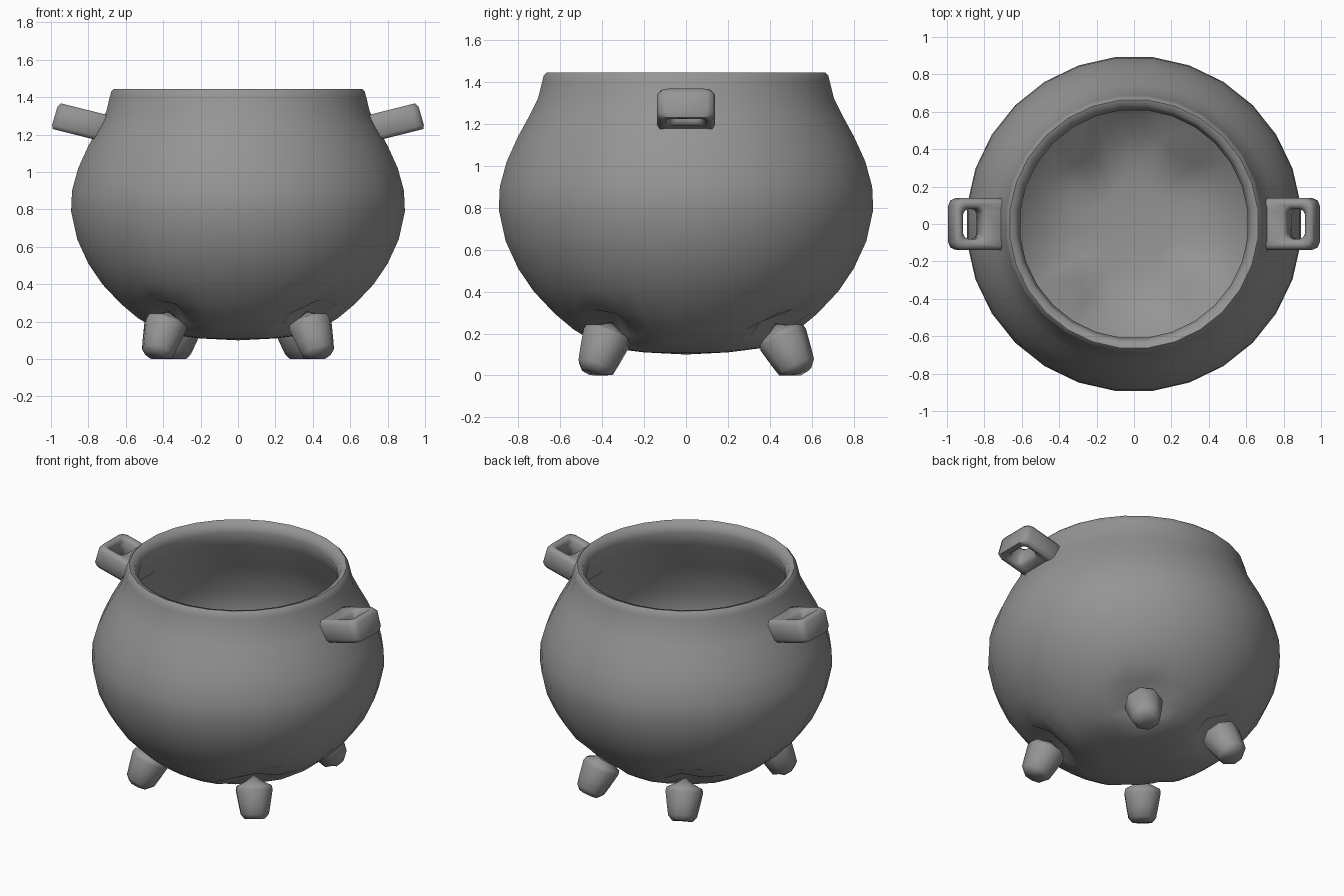
import bpy, bmesh
from math import sin, cos, pi, radians
from mathutils import Vector, Matrix

if "Cube" in bpy.data.objects:
    bpy.data.objects.remove(bpy.data.objects["Cube"])

# dark iron
iron = bpy.data.materials.new("dark_iron")
iron.diffuse_color = (0.3, 0.3, 0.3, 1)
iron.use_nodes = True
iron.node_tree.nodes["Principled BSDF"].inputs["Base Color"].default_value = iron.diffuse_color


def finish(bm, name, angle=40):
    bmesh.ops.remove_doubles(bm, verts=bm.verts, dist=0.0005)
    bmesh.ops.recalc_face_normals(bm, faces=bm.faces)
    mesh = bpy.data.meshes.new(name)
    bm.to_mesh(mesh)
    bm.free()
    mesh.materials.append(iron)
    ob = bpy.data.objects.new(name, mesh)
    bpy.context.collection.objects.link(ob)
    bpy.ops.object.select_all(action='DESELECT')
    ob.select_set(True)
    bpy.context.view_layer.objects.active = ob
    bpy.ops.object.shade_smooth_by_angle(angle=radians(angle))
    return ob


def bridge(bm, a, b):
    n = len(a)
    for i in range(n):
        j = (i + 1) % n
        bm.faces.new((a[i], a[j], b[j], b[i]))


def lathe(profile, sides):
    bm = bmesh.new()
    rings = []
    for r, z in profile:
        rings.append([bm.verts.new((r * cos(2 * pi * (i + 0.5) / sides),
                                    r * sin(2 * pi * (i + 0.5) / sides), z))
                      for i in range(sides)])
    for a, b in zip(rings, rings[1:]):
        bridge(bm, a, b)
    return bm


# leg attachment point and foot (x, y, z)
legs = {}
for side, s in (("left", -1), ("right", 1)):
    legs["front_leg_" + side] = (Vector((s * 0.375, -0.365, 0.22)), Vector((s * 0.435, -0.44, 0.012)))
    legs["back_leg_" + side] = (Vector((s * 0.30, 0.44, 0.22)), Vector((s * 0.35, 0.54, 0.012)))

# pot: outer wall, rim and inner wall in one turned profile
outer = [(0, 0.10), (0.2, 0.11), (0.36, 0.13), (0.45, 0.165), (0.54, 0.22), (0.63, 0.295),
         (0.73, 0.40), (0.805, 0.51), (0.865, 0.64), (0.898, 0.79), (0.893, 0.90),
         (0.86, 1.02), (0.805, 1.14), (0.75, 1.24), (0.71, 1.32), (0.69, 1.40), (0.682, 1.43)]
inner = [(0.667, 1.445), (0.635, 1.435), (0.612, 1.38), (0.65, 1.28), (0.74, 1.10), (0.85, 0.87),
         (0.85, 0.70), (0.77, 0.50), (0.61, 0.32), (0.49, 0.22), (0.36, 0.16), (0.2, 0.14), (0, 0.13)]
bm = lathe(outer + inner, 28)
# pinched dents where the legs join
for v in bm.verts:
    for top, foot in legs.values():
        f = 1 - (v.co - top).length / 0.17
        if f > 0:
            v.co += Vector((-top.x, -top.y, 0.5)).normalized() * 0.12 * f
finish(bm, "pot_body", 62)

# stubby splayed legs
leg_profile = [(0, 0), (0.065, 0), (0.092, 0.03), (0.104, 0.09), (0.12, 0.18), (0.114, 0.205),
               (0.05, 0.235), (0, 0.27)]
for name, (top, foot) in legs.items():
    bm = lathe(leg_profile, 8)
    turn = (top - foot).to_track_quat('Z', 'Y').to_matrix().to_4x4()
    bm.transform(Matrix.Translation(foot) @ turn)
    for v in bm.verts:
        v.co.z = max(v.co.z, 0.0)
    finish(bm, name, 58)


# handles: upward tilted square loops
def rounded_rect(x0, x1, w, c, z):
    k = 0.3 * c
    return [(x0 + c, -w, z), (x1 - c, -w, z), (x1 - k, -w + k, z), (x1, -w + c, z),
            (x1, w - c, z), (x1 - k, w - k, z), (x1 - c, w, z), (x0 + c, w, z),
            (x0 + k, w - k, z), (x0, w - c, z), (x0, -w + c, z), (x0 + k, -w + k, z)]


for side, s in (("left", pi), ("right", 0)):
    bm = bmesh.new()
    loops = [rounded_rect(-0.12, 0.192, 0.138, 0.04, -0.05),
             rounded_rect(-0.12, 0.188, 0.138, 0.04, 0.05),
             rounded_rect(-0.10, 0.175, 0.122, 0.04, 0.072),
             rounded_rect(0.02, 0.152, 0.098, 0.03, 0.072),
             rounded_rect(0.035, 0.135, 0.08, 0.03, 0.05),
             rounded_rect(0.035, 0.135, 0.08, 0.03, -0.05),
             rounded_rect(0.02, 0.155, 0.098, 0.03, -0.072),
             rounded_rect(-0.10, 0.185, 0.125, 0.04, -0.072)]
    rings = [[bm.verts.new(p) for p in loop] for loop in loops]
    for i in range(len(rings)):
        bridge(bm, rings[i], rings[(i + 1) % len(rings)])
    bm.transform(Matrix.Rotation(s, 4, 'Z') @ Matrix.Translation((0.795, 0, 1.255))
                 @ Matrix.Rotation(radians(-14), 4, 'Y'))
    finish(bm, "handle_" + side, 60)
